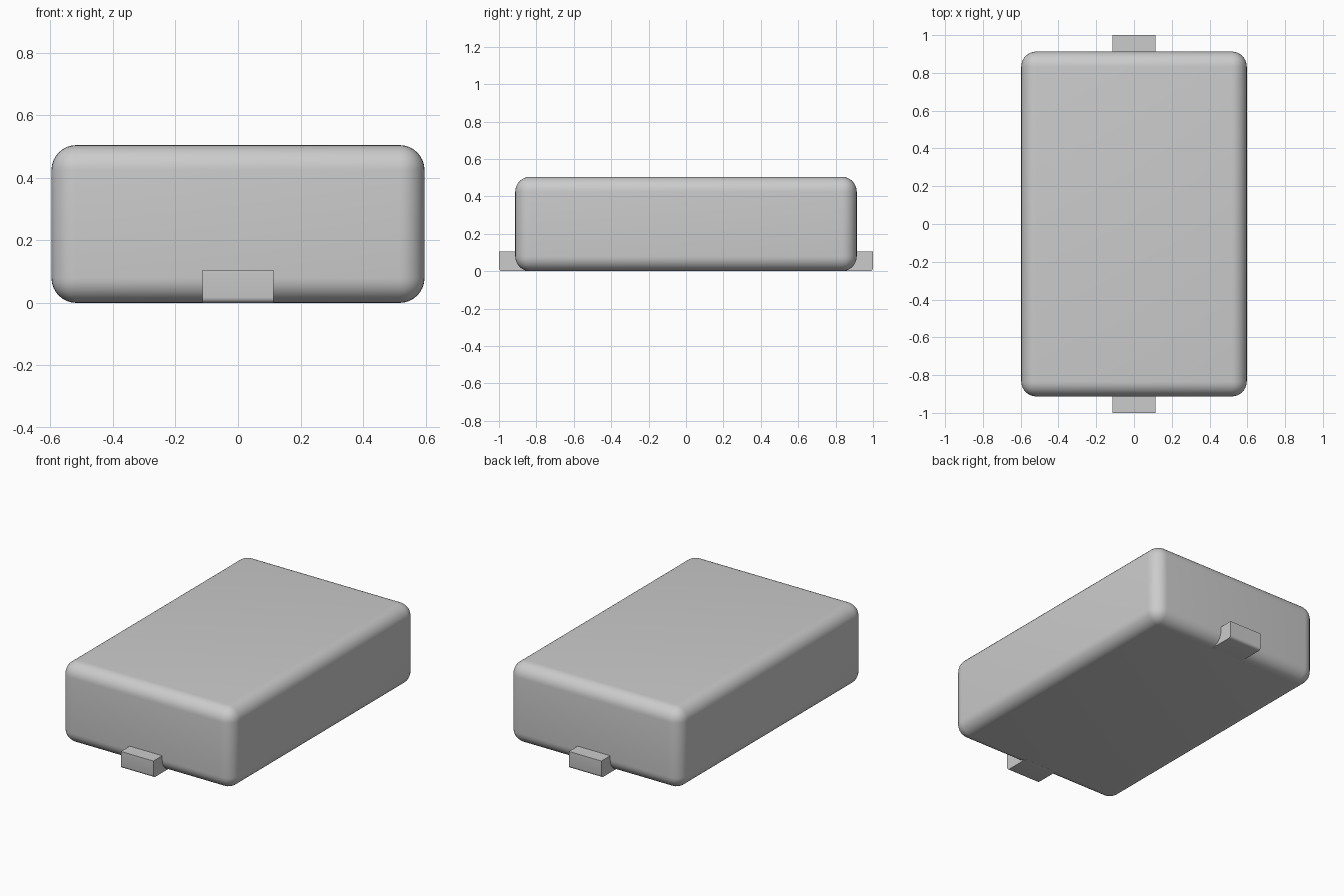
import bpy, bmesh
from mathutils import Vector

if "Cube" in bpy.data.objects:
    bpy.data.objects.remove(bpy.data.objects["Cube"])


def box(name, lo, hi, radius, segments, pick=lambda e: True):
    """Axis-aligned box between two corners, with the picked edges rounded."""
    lo, hi = Vector(lo), Vector(hi)
    bm = bmesh.new()
    bmesh.ops.create_cube(bm, size=1)
    for v in bm.verts:
        v.co = Vector([(lo[i] + hi[i]) / 2 + v.co[i] * (hi[i] - lo[i]) for i in range(3)])
    bmesh.ops.bevel(bm, geom=[e for e in bm.edges if pick(e)], offset=radius,
                    segments=segments, profile=0.5, affect='EDGES')
    bmesh.ops.recalc_face_normals(bm, faces=bm.faces)
    mesh = bpy.data.meshes.new(name)
    bm.to_mesh(mesh)
    bm.free()
    obj = bpy.data.objects.new(name, mesh)
    bpy.context.collection.objects.link(obj)
    bpy.ops.object.select_all(action='DESELECT')
    obj.select_set(True)
    bpy.context.view_layer.objects.active = obj
    bpy.ops.object.shade_smooth_by_angle()
    return obj


# Rounded main body
box("body", (-0.597, -0.913, 0), (0.597, 0.913, 0.505), 0.08, 8)

# End tabs, flush with the underside, softened along the outer bottom edge
for name, side in (("front_tab", -1), ("back_tab", 1)):
    y0, y1 = sorted((side * 0.835, side * 1.0))
    box(name, (-0.113, y0, 0), (0.113, y1, 0.106), 0.018, 4,
        lambda e: all(abs(v.co.y) > 0.99 and v.co.z < 0.01 for v in e.verts))
